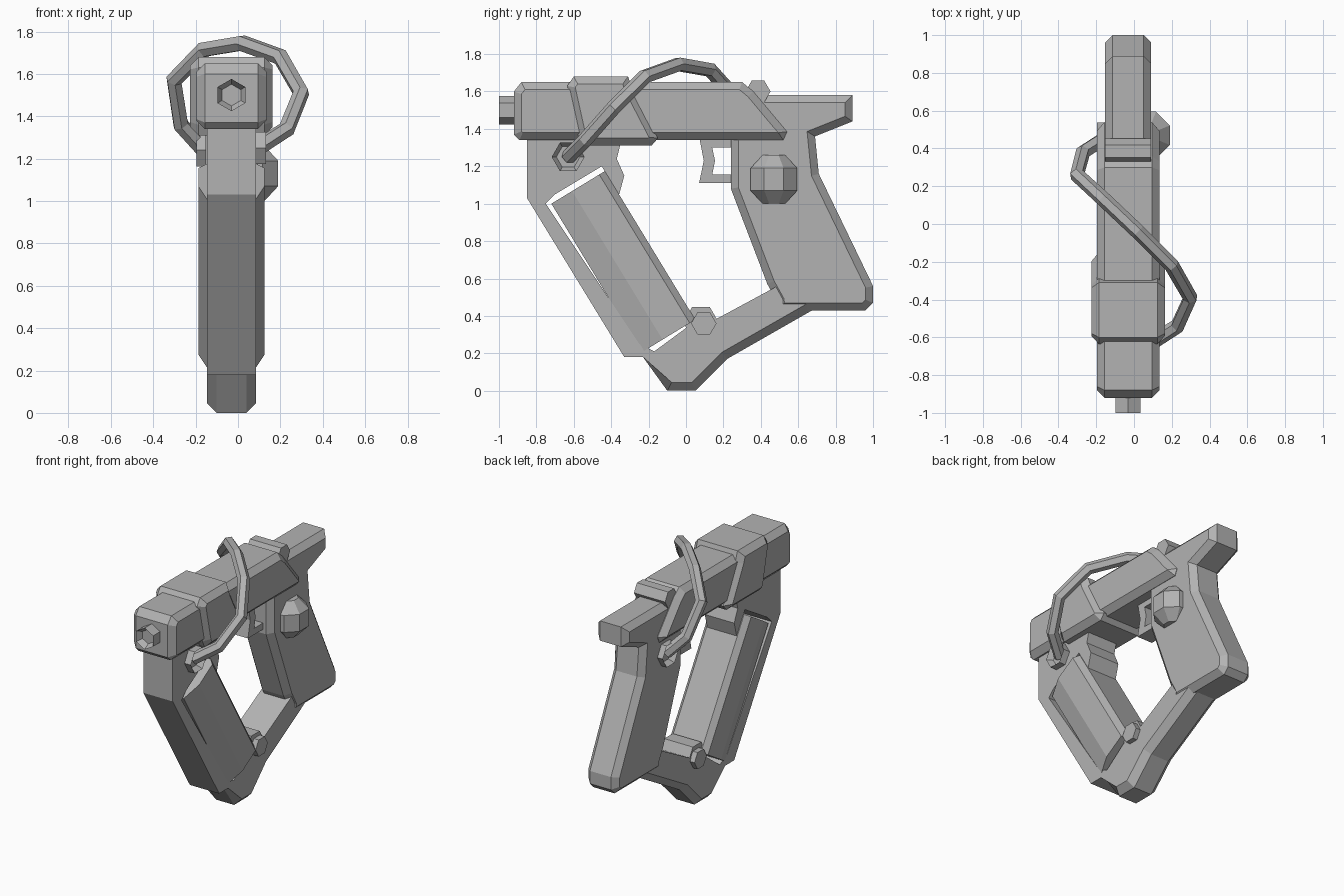
import bpy, bmesh, math
from mathutils import Matrix, Vector

if "Cube" in bpy.data.objects:
    bpy.data.objects.remove(bpy.data.objects["Cube"], do_unlink=True)

grey = bpy.data.materials.new("plain grey")
grey.use_nodes = True
grey.diffuse_color = (0.45, 0.45, 0.45, 1)
grey.node_tree.nodes["Principled BSDF"].inputs["Base Color"].default_value = grey.diffuse_color

C = -0.031  # centre plane of the body


def finish(name, bm):
    bmesh.ops.recalc_face_normals(bm, faces=bm.faces)
    mesh = bpy.data.meshes.new(name)
    bm.to_mesh(mesh)
    bm.free()
    mesh.materials.append(grey)
    obj = bpy.data.objects.new(name, mesh)
    bpy.context.collection.objects.link(obj)
    return obj


def plate(name, pts, x0, x1, bevel=0.0, rule=None, recess=0, matrix=None):
    """Extrude a (y, z) profile from x0 to x1, chamfer its rims, optionally hollow one end."""
    bm = bmesh.new()
    face = bm.faces.new([bm.verts.new((x0, y, z)) for y, z in pts])
    out = bmesh.ops.extrude_face_region(bm, geom=[face])
    verts = [v for v in out["geom"] if isinstance(v, bmesh.types.BMVert)]
    bmesh.ops.translate(bm, verts=verts, vec=(x1 - x0, 0, 0))
    bmesh.ops.recalc_face_normals(bm, faces=bm.faces)
    if bevel:
        rims = [e for e in bm.edges if abs(e.verts[0].co.x - e.verts[1].co.x) < 1e-5]
        rims = [e for e in rims if rule is None or rule(e)]
        bmesh.ops.bevel(bm, geom=rims, offset=bevel, segments=1, affect="EDGES")
    if recess:
        end = [f for f in bm.faces if f.normal.x * recess > 0.9]
        bmesh.ops.inset_region(bm, faces=end, thickness=0.025)
        bmesh.ops.translate(bm, verts=end[0].verts, vec=(-0.04 * recess, 0, 0))
    if matrix:
        bm.transform(matrix)
    return finish(name, bm)


def body(name, pts, half, bevel=0.0, rule=None):
    return plate(name, pts, C - half, C + half, bevel, rule)


def hexagon(y, z, r, phase=0.0):
    angles = [phase + i * math.pi / 3 for i in range(6)]
    return [(y + r * math.cos(a), z + r * math.sin(a)) for a in angles]


# Barrel housing and its slanted band
body("barrel_housing", [(-.92, 1.37), (-.89, 1.34), (.52, 1.34), (.54, 1.385), (.36, 1.6),
                        (.3, 1.65), (-.88, 1.65), (-.92, 1.6)], .165, .04)
body("barrel_band", [(-.635, 1.63), (-.6, 1.68), (-.31, 1.68), (-.285, 1.61), (-.15, 1.35),
                     (-.185, 1.31), (-.55, 1.31), (-.575, 1.36)], .195, .04)

# Hollow six-sided muzzle
plate("muzzle", hexagon(C, 1.5, .076, math.pi / 2), .88, 1, recess=1,
      matrix=Matrix.Rotation(-math.pi / 2, 4, "Z"))


# Open frame: front strut, foot and lower bar, chamfered on the underside
def underside(e):
    mid = (e.verts[0].co + e.verts[1].co) / 2
    return mid.y > -.2 and any(abs(f.normal.x) < .5 and f.normal.z < -.1 for f in e.link_faces)


body("frame", [(-.85, 1.36), (-.85, 1.03), (-.33, .18), (-.23, .18), (-.1, 0), (.05, 0),
               (.22, .17), (.85, .53), (.6, .62), (.1, .35), (.02, .35), (-.17, .21),
               (-.25, .25), (-.75, 1.0), (-.7, 1.05), (-.45, 1.2), (-.36, 1.04),
               (-.33, 1.15), (-.37, 1.24), (-.34, 1.36)], .115, .045, underside)

# Rear grip with tang
body("grip", [(.24, 1.5), (.24, 1.08), (.435, .57), (.485, .48), (.49, .43), (.96, .43),
              (1, .47), (1, .56), (.71, 1.16), (.69, 1.36), (.89, 1.44), (.89, 1.58),
              (.32, 1.58)], .122, .04)

# Faceted fore pad lying along the strut
bm = bmesh.new()
side = [(0, .11), (.13, .155), (.3, .155), (.335, .12)]
section = [(u, x) for u, x in side] + [(u, -x) for u, x in reversed(side)]
along, across = Vector((0, .52, -.854)), Vector((0, .854, .52))
start = Vector((C, -.72, 1.0))
cap = bm.faces.new([bm.verts.new(start + across * u + Vector((x, 0, 0))) for u, x in section])
out = bmesh.ops.extrude_face_region(bm, geom=[cap])
bmesh.ops.translate(bm, vec=along * .93,
                    verts=[v for v in out["geom"] if isinstance(v, bmesh.types.BMVert)])
finish("fore_pad", bm)

# Trigger bracket
body("trigger", [(.07, 1.36), (.095, 1.23), (.07, 1.11), (.26, 1.11), (.26, 1.155),
                 (.14, 1.155), (.155, 1.23), (.14, 1.3), (.26, 1.3), (.26, 1.36)], .06)

# Six-sided bolts and the rear sight
body("rear_sight", hexagon(.385, 1.6, .067), .122)
body("foot_block", hexagon(.08, .365, .095), .112)
body("foot_bolt", hexagon(.095, .36, .068), .15)
plate("front_cable_nut", hexagon(-.63, 1.25, .088), C, .133, recess=1)
plate("rear_cable_nut", hexagon(.45, 1.24, .088), -.195, C, recess=-1)

# Faceted knob on the left of the grip
bm = bmesh.new()
rings = []
for r, z in [(.065, -.13), (.135, -.06), (.135, .06), (.065, .13)]:
    angles = [(i + .5) * math.pi / 4 for i in range(8)]
    rings.append([bm.verts.new((.065 + r * math.cos(a), .47 + r * math.sin(a), 1.13 + z))
                  for a in angles])
for low, high in zip(rings, rings[1:]):
    for i in range(8):
        j = (i + 1) % 8
        bm.faces.new((low[i], low[j], high[j], high[i]))
bm.faces.new(rings[0])
bm.faces.new(rings[-1])
finish("grip_knob", bm)

# Cable looping over the barrel from one side to the other
path = [(.09, -.63, 1.25), (.23, -.54, 1.34), (.298, -.39, 1.51), (.2, -.22, 1.68),
        (.02, -.04, 1.745), (-.16, .13, 1.715), (-.302, .26, 1.57), (-.27, .38, 1.36),
        (-.16, .45, 1.24)]
curve = bpy.data.curves.new("cable", "CURVE")
curve.dimensions = "3D"
curve.bevel_depth = .04
curve.bevel_resolution = 1
curve.use_fill_caps = True
spline = curve.splines.new("POLY")
spline.points.add(len(path) - 1)
for point, co in zip(spline.points, path):
    point.co = (*co, 1)
curve.materials.append(grey)
cable = bpy.data.objects.new("cable", curve)
bpy.context.collection.objects.link(cable)
bpy.ops.object.select_all(action="DESELECT")
cable.select_set(True)
bpy.context.view_layer.objects.active = cable
bpy.ops.object.convert(target="MESH")
for poly in cable.data.polygons:
    poly.use_smooth = False
